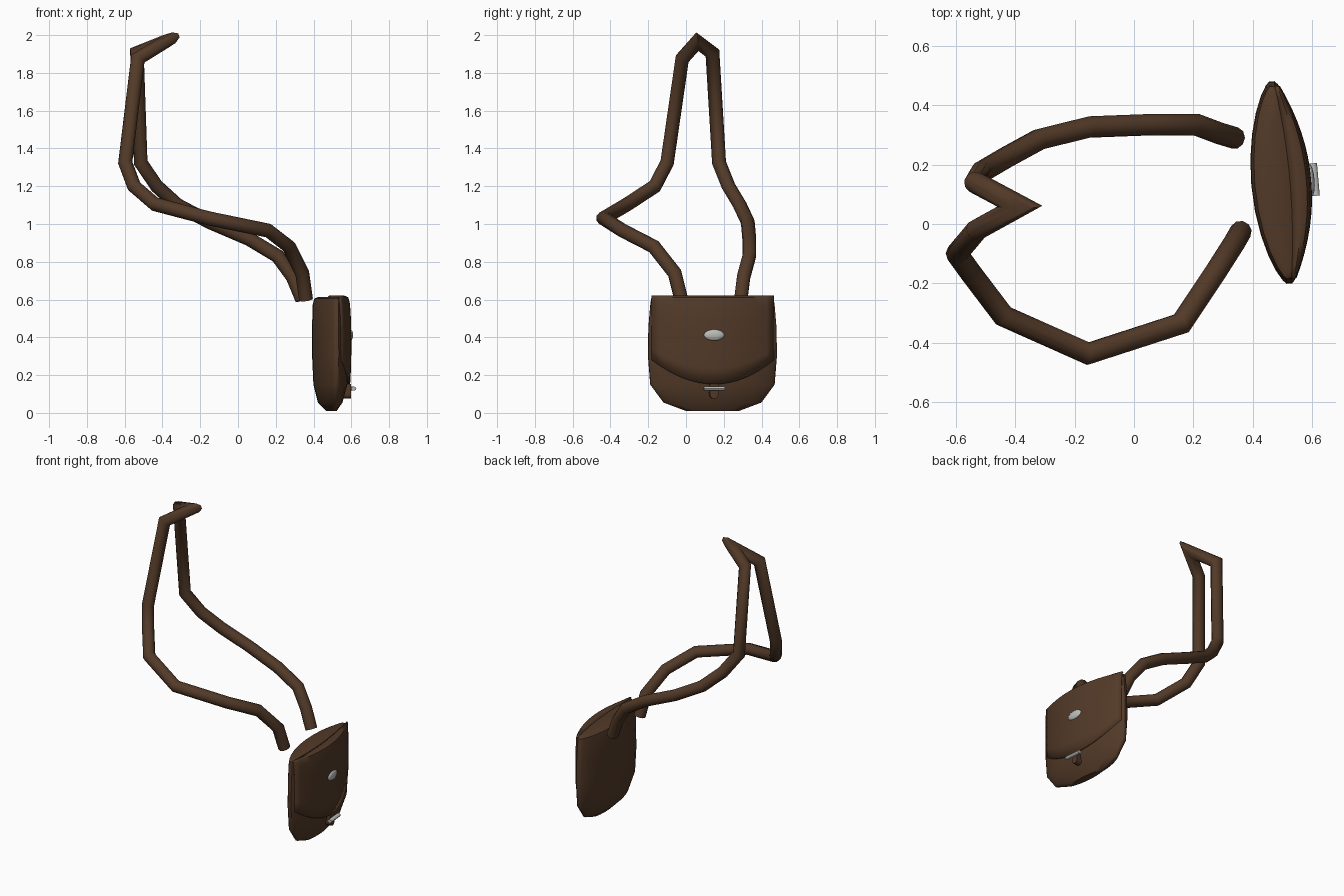
import bpy, bmesh, math
from mathutils import Vector, Matrix

if "Cube" in bpy.data.objects:
    bpy.data.objects.remove(bpy.data.objects["Cube"])


def material(name, rgb):
    m = bpy.data.materials.new(name)
    m.diffuse_color = (*rgb, 1)
    m.use_nodes = True
    m.node_tree.nodes["Principled BSDF"].inputs["Base Color"].default_value = m.diffuse_color
    return m


LEATHER = material("brown leather", (0.085, 0.042, 0.021))
METAL = material("silver metal", (0.5, 0.5, 0.48))

# Bag frame: local x runs across the bag, local y points out of its front
BAG = Matrix.Translation((0.495, 0.14, 0)) @ Matrix((
    (-0.087, 0.996, 0, 0), (0.996, 0.087, 0, 0), (0, 0, 1, 0), (0, 0, 0, 1)))


def finish(bm, name, mat, angle=45, matrix=None):
    if matrix:
        bm.transform(matrix)
    bmesh.ops.recalc_face_normals(bm, faces=bm.faces)
    me = bpy.data.meshes.new(name)
    bm.to_mesh(me)
    bm.free()
    me.materials.append(mat)
    ob = bpy.data.objects.new(name, me)
    bpy.context.collection.objects.link(ob)
    bpy.ops.object.select_all(action='DESELECT')
    ob.select_set(True)
    bpy.context.view_layer.objects.active = ob
    bpy.ops.object.shade_smooth_by_angle(angle=math.radians(angle))
    return ob


def loft(bm, rings):
    vs = [[bm.verts.new(p) for p in r] for r in rings]
    n = len(vs[0])
    for a, b in zip(vs, vs[1:]):
        for i in range(n):
            j = (i + 1) % n
            bm.faces.new((a[i], a[j], b[j], b[i]))
    bm.faces.new(vs[0])
    bm.faces.new(vs[-1])


# Strap: round tube with mitred corners along a bent path
path = [Vector(p) for p in (
    (0.36, -0.025, 0.6), (0.34, -0.06, 0.74), (0.27, -0.17, 0.88),
    (0.16, -0.335, 0.965), (-0.155, -0.437, 1.03), (-0.44, -0.31, 1.105),
    (-0.55, -0.165, 1.2), (-0.597, -0.10, 1.325), (-0.53, -0.02, 1.875),
    (-0.385, 0.06, 1.965), (-0.535, 0.14, 1.905), (-0.515, 0.175, 1.325),
    (-0.43, 0.225, 1.2), (-0.32, 0.285, 1.1), (-0.15, 0.327, 1.01),
    (0.06, 0.335, 0.92), (0.21, 0.335, 0.83), (0.29, 0.305, 0.72),
    (0.34, 0.29, 0.6))]
R, SIDES = 0.037, 10
d = (path[1] - path[0]).normalized()
side = d.cross(Vector((0, 0, 1))).normalized()
up = d.cross(side)
ring = [path[0] + R * (math.cos(t) * side + math.sin(t) * up)
        for t in (2 * math.pi * i / SIDES for i in range(SIDES))]
rings = [ring]
for i in range(1, len(path)):
    d = (path[i] - path[i - 1]).normalized()
    nxt = (path[i + 1] - path[i]).normalized() if i + 1 < len(path) else d
    n = (d + nxt).normalized()
    ring = [v + d * ((path[i] - v).dot(n) / d.dot(n)) for v in ring]
    rings.append(ring)
bm = bmesh.new()
loft(bm, rings)
finish(bm, "strap", LEATHER, 60)

# Pouch: lens-shaped sections (height, half width, back depth, front depth)
sections = [(0.01, 0.14, 0.025, 0.025), (0.055, 0.26, 0.07, 0.055),
            (0.15, 0.33, 0.093, 0.08), (0.3, 0.342, 0.1, 0.087),
            (0.45, 0.34, 0.1, 0.087), (0.57, 0.33, 0.098, 0.08),
            (0.605, 0.325, 0.088, 0.072), (0.614, 0.31, 0.065, 0.055)]
N = 12
rings = []
for z, a, back, front in sections:
    us = [-math.cos(math.pi * i / N) for i in range(N + 1)]

    def depth(u, k):
        return k * (0.1 + 0.9 * max(0, 1 - u * u) ** 0.75)
    rings.append([(a * u, -depth(u, back), z) for u in us] +
                 [(a * u, depth(u, front), z) for u in reversed(us)])
bm = bmesh.new()
loft(bm, rings)
finish(bm, "pouch", LEATHER, 45, BAG)

# Flap: curved sheet folded over the front, with a rounded lower edge
bm = bmesh.new()
COLS = 16
W = 0.325
grid = []
for k in range(9):
    row = []
    for c in range(COLS + 1):
        t = 2 * c / COLS - 1
        w = 0.025 + 0.078 * (1 - t * t)
        low = 0.152 + 0.128 * t * t
        if k < 3:   # fold over the top
            f, z = ((0.3, 0.614), (0.62, 0.621), (0.84, 0.612))[k]
        else:       # front panel
            s = (k - 3) / 5
            z = 0.575 + (low - 0.575) * s
            f = (0.93, 0.985, 1.0, 1.0, 0.985, 0.94)[k - 3]
        row.append(bm.verts.new((W * t, w * f, z)))
    grid.append(row)
for a, b in zip(grid, grid[1:]):
    for c in range(COLS):
        bm.faces.new((a[c], a[c + 1], b[c + 1], b[c]))
flap = finish(bm, "flap", LEATHER, 45, BAG)
mod = flap.modifiers.new("thickness", 'SOLIDIFY')
mod.thickness = 0.012
mod.offset = -1 if flap.data.polygons[-1].normal.x > 0 else 1


def part(name, mat, make, size, loc):
    bm = bmesh.new()
    make(bm)
    bm.transform(Matrix.Diagonal((*size, 1)))
    bm.transform(Matrix.Translation(loc))
    return finish(bm, name, mat, 40, BAG)


# Domed metal badge on the flap
part("badge", METAL,
     lambda b: bmesh.ops.create_uvsphere(b, u_segments=16, v_segments=8, radius=1),
     (0.055, 0.014, 0.03), (0, 0.1, 0.412))


def rod(b):
    bmesh.ops.create_cone(b, cap_ends=True, segments=10, radius1=1, radius2=1,
                          depth=2, matrix=Matrix.Rotation(math.pi / 2, 4, 'Y'))


# Clasp: metal bar held by a leather tab with a rounded end
part("clasp_bar", METAL, rod, (0.055, 0.014, 0.011), (0, 0.113, 0.128))
part("clasp_tab", LEATHER, lambda b: bmesh.ops.create_cube(b, size=1),
     (0.046, 0.04, 0.055), (0, 0.082, 0.125))
part("clasp_tab_end", LEATHER,
     lambda b: bmesh.ops.create_cone(b, cap_ends=True, segments=12, radius1=1,
                                     radius2=1, depth=1,
                                     matrix=Matrix.Rotation(math.pi / 2, 4, 'X')),
     (0.023, 0.04, 0.023), (0, 0.082, 0.098))
